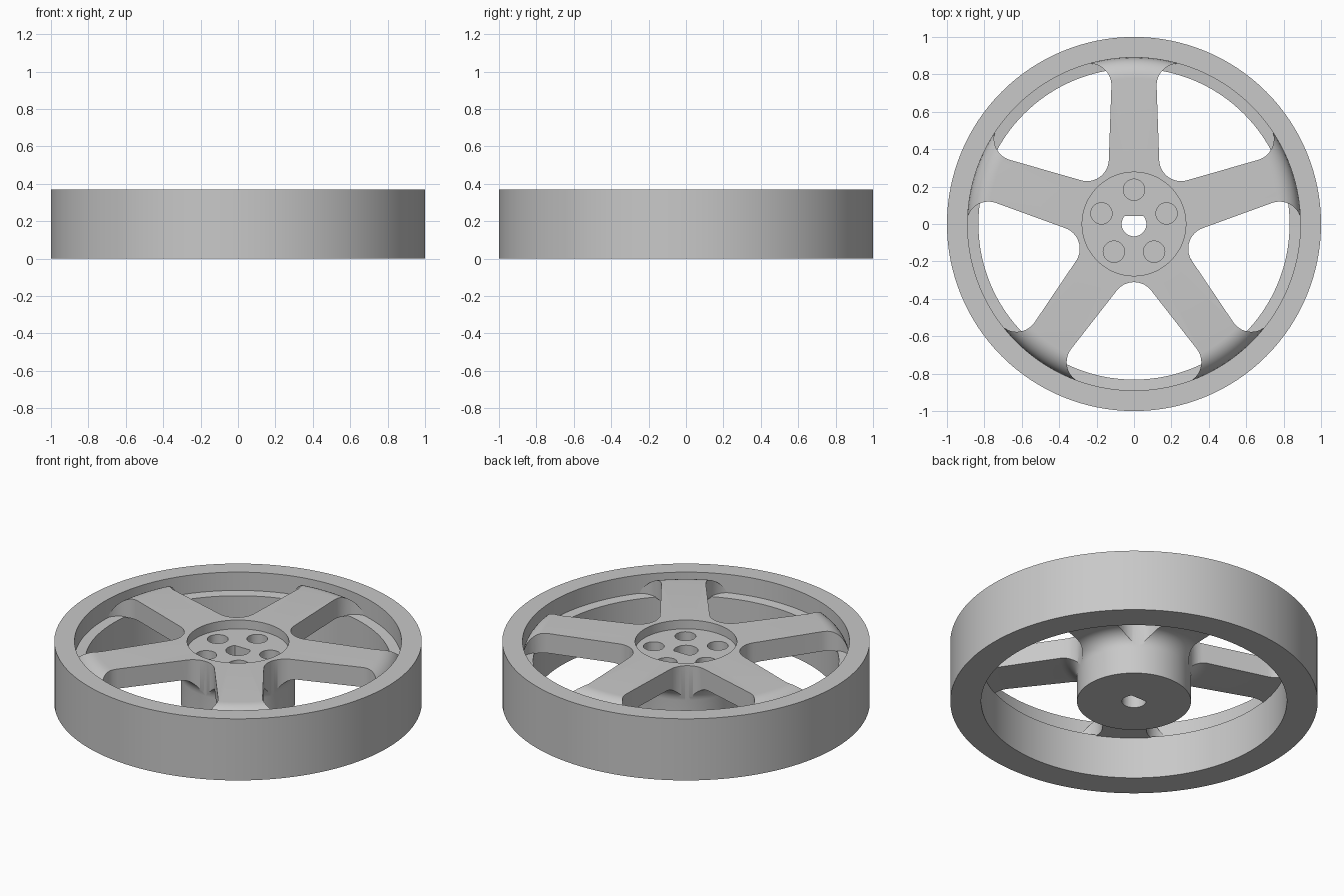
import bpy, bmesh, math
from math import sin, cos, pi, radians, sqrt, atan2
from mathutils import Vector

cube = bpy.data.objects.get("Cube")
if cube:
    bpy.data.objects.remove(cube, do_unlink=True)

HEIGHT = 0.37
LEDGE = 0.26
SIDES = 128

grey = bpy.data.materials.new("plain grey")
grey.use_nodes = True
grey.diffuse_color = (0.58, 0.58, 0.58, 1)
for node in grey.node_tree.nodes:
    if node.type == "BSDF_PRINCIPLED":
        node.inputs["Base Color"].default_value = grey.diffuse_color


def make_object(name, bm):
    bmesh.ops.remove_doubles(bm, verts=bm.verts, dist=1e-5)
    bmesh.ops.recalc_face_normals(bm, faces=bm.faces)
    mesh = bpy.data.meshes.new(name)
    bm.to_mesh(mesh)
    bm.free()
    mesh.materials.append(grey)
    obj = bpy.data.objects.new(name, mesh)
    bpy.context.collection.objects.link(obj)
    return obj


def lathe(name, profile, closed):
    """Spin an (r, z) profile around the z axis."""
    bm = bmesh.new()
    verts = [bm.verts.new((r, 0, z)) for r, z in profile]
    pairs = list(zip(verts, verts[1:]))
    if closed:
        pairs.append((verts[-1], verts[0]))
    edges = [bm.edges.new(p) for p in pairs]
    bmesh.ops.spin(bm, geom=verts + edges, cent=(0, 0, 0), axis=(0, 0, 1),
                   angle=2 * pi, steps=SIDES, use_merge=True)
    return make_object(name, bm)


def arc(cx, cy, radius, start, end, steps):
    """Points on an arc, angles in radians."""
    angles = [start + (end - start) * i / steps for i in range(steps + 1)]
    return [(cx + radius * cos(a), cy + radius * sin(a)) for a in angles]


def add_prism(bm, outline, bottom, top, turn=0):
    """Add an upright prism, its outline turned about z."""
    c, s = cos(turn), sin(turn)
    base = [bm.verts.new((x * c - y * s, x * s + y * c, bottom)) for x, y in outline]
    face = bm.faces.new(base)
    ext = bmesh.ops.extrude_face_region(bm, geom=[face])
    moved = [v for v in ext["geom"] if isinstance(v, bmesh.types.BMVert)]
    bmesh.ops.translate(bm, verts=moved, vec=(0, 0, top - bottom))


def pocket_outline(apex=0.238, slope=radians(38), corner=0.117, outer=0.895):
    """Rounded opening between two tapered spokes, pointing along +x."""
    along = Vector((cos(slope), sin(slope)))
    inward = Vector((sin(slope), -cos(slope)))
    p = Vector((apex, 0)) + corner * inward
    d = p.dot(along)
    centre = p + along * (sqrt(d * d - p.dot(p) + (outer - corner) ** 2) - d)
    tangent = slope + pi / 2
    bearing = atan2(centre.y, centre.x)
    half = arc(apex + corner / sin(slope), 0, corner, pi, tangent, 10)
    half += arc(centre.x, centre.y, corner, tangent, bearing, 14)
    half += arc(0, 0, outer, bearing, 0, 10)[1:]
    return half + [(x, -y) for x, y in half[-2:0:-1]]


# Outer rim with a stepped inner wall
rim = lathe("rim", [(1, 0), (1, HEIGHT), (0.89, HEIGHT), (0.89, LEDGE),
                    (0.832, LEDGE - 0.005), (0.832, 0)], True)

# Hub and disc, with rounded shoulder, shallow recess and flared hub root
profile = [(0, 0.315), (0.277, 0.315), (0.277, HEIGHT - 0.002)]
profile += [(r, z - 0.002) for r, z in arc(0.78, LEDGE, 0.11, pi / 2, 0, 10)]
profile += [(0.9, LEDGE - 0.002), (0.9, 0.25)]
profile += arc(0.4, 0.16, 0.09, pi / 2, pi, 8)
profile += [(0.31, 0), (0, 0)]
spokes = lathe("hub_and_spokes", profile, False)

# Cutter: five openings, five blind bolt holes, one flat-sided bore
bm = bmesh.new()
circle = arc(0.183, 0, 0.057, 0, 2 * pi, 32)[:-1]
for i in range(5):
    spoke = pi / 2 + i * 2 * pi / 5
    add_prism(bm, pocket_outline(), -0.1, 0.6, spoke + pi / 5)
    add_prism(bm, circle, 0.2, 0.6, spoke)
flat = math.asin(0.042 / 0.066)
add_prism(bm, arc(0, 0, 0.066, pi - flat, 2 * pi + flat, 32), -0.1, 0.6)
cutter = make_object("cutter", bm)
cutter.hide_render = True

cut = spokes.modifiers.new("openings", "BOOLEAN")
cut.operation = "DIFFERENCE"
cut.solver = "EXACT"
cut.object = cutter
bpy.ops.object.select_all(action="DESELECT")
bpy.context.view_layer.objects.active = spokes
spokes.select_set(True)
bpy.ops.object.modifier_apply(modifier=cut.name)
bpy.data.objects.remove(cutter, do_unlink=True)

rim.select_set(True)
bpy.ops.object.shade_smooth_by_angle(angle=radians(30))
